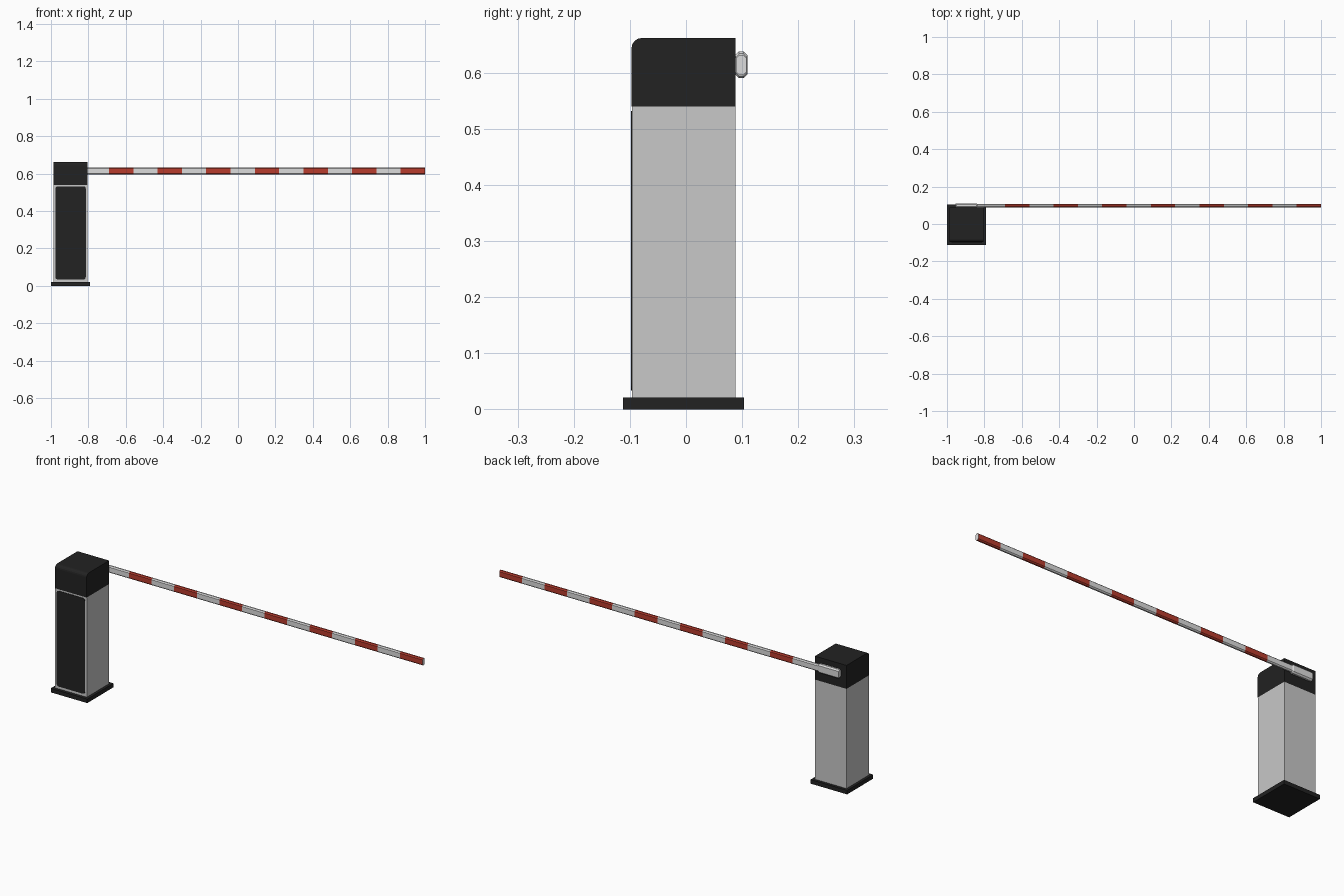
import bpy, bmesh, math
from mathutils import Vector

if "Cube" in bpy.data.objects:
    bpy.data.objects.remove(bpy.data.objects["Cube"])


def material(name, rgb):
    m = bpy.data.materials.new(name)
    m.diffuse_color = (*rgb, 1)
    m.use_nodes = True
    m.node_tree.nodes["Principled BSDF"].inputs["Base Color"].default_value = m.diffuse_color
    return m


BLACK = material("black", (0.016, 0.016, 0.016))
GREY = material("light_grey", (0.58, 0.58, 0.58))
WHITE = material("white", (0.72, 0.72, 0.72))
RED = material("red", (0.48, 0.045, 0.027))


def finish(name, bm, *mats):
    bmesh.ops.recalc_face_normals(bm, faces=bm.faces[:])
    me = bpy.data.meshes.new(name)
    bm.to_mesh(me)
    bm.free()
    ob = bpy.data.objects.new(name, me)
    for m in mats:
        me.materials.append(m)
    bpy.context.collection.objects.link(ob)
    return ob


def box(name, lo, hi, mat, round_edges=None, radius=0.0, segments=4):
    """Box between two corners; edges picked by the rule get rounded."""
    bm = bmesh.new()
    bmesh.ops.create_cube(bm, size=1)
    for v in bm.verts:
        v.co = Vector([lo[i] + (v.co[i] + 0.5) * (hi[i] - lo[i]) for i in range(3)])
    if round_edges:
        edges = [e for e in bm.edges if round_edges(*[v.co for v in e.verts])]
        bmesh.ops.bevel(bm, geom=edges, offset=radius, segments=segments,
                        profile=0.5, affect='EDGES')
    return finish(name, bm, mat)


def hex_bar(name, sections, mats, centre=(0.0985, 0.614)):
    """Loft along x of a tall six-sided section; sections = (x, half_y, half_z, material)."""
    bm = bmesh.new()
    rings = []
    for x, hy, hz, _ in sections:
        pts = [(-1, -.7), (-.4, -1), (.4, -1), (1, -.7), (1, .7), (.4, 1), (-.4, 1), (-1, .7)]
        rings.append([bm.verts.new((x, centre[0] + a * hy, centre[1] + b * hz)) for a, b in pts])
    for a, b, s in zip(rings, rings[1:], sections):
        for i in range(8):
            j = (i + 1) % 8
            bm.faces.new((a[i], a[j], b[j], b[i])).material_index = s[3]
    bm.faces.new(rings[0]).material_index = sections[0][3]
    bm.faces.new(rings[-1]).material_index = sections[-1][3]
    return finish(name, bm, *mats)


# cabinet
box("base_plate", (-1.0, -0.112, 0), (-0.79, 0.103, 0.021), BLACK)
box("cabinet_body", (-0.986, -0.096, 0.021), (-0.804, 0.088, 0.54), GREY)
box("cabinet_head", (-0.986, -0.097, 0.54), (-0.804, 0.088, 0.662), BLACK,
    lambda a, b: min(a.z, b.z) > 0.65 and max(a.y, b.y) < 0, 0.018)

# front door with rounded corners
box("front_door", (-0.976, -0.098, 0.034), (-0.814, -0.094, 0.532), BLACK,
    lambda a, b: abs(a.y - b.y) > 0.001, 0.012)

# striped boom arm: white and red bands of equal length
STEP = 0.13
bands = [(1 - STEP * (14 - k), 0.009, 0.018, k % 2) for k in range(15)]
bands[0] = (-0.94, 0.009, 0.018, 0)
hex_bar("boom_arm", bands, (WHITE, RED))

# clamp holding the arm to the cabinet
hex_bar("arm_clamp", [(-0.955, 0.009, 0.02, 0), (-0.95, 0.0115, 0.0235, 0),
                      (-0.842, 0.0115, 0.0235, 0), (-0.837, 0.009, 0.02, 0)], (WHITE,))
